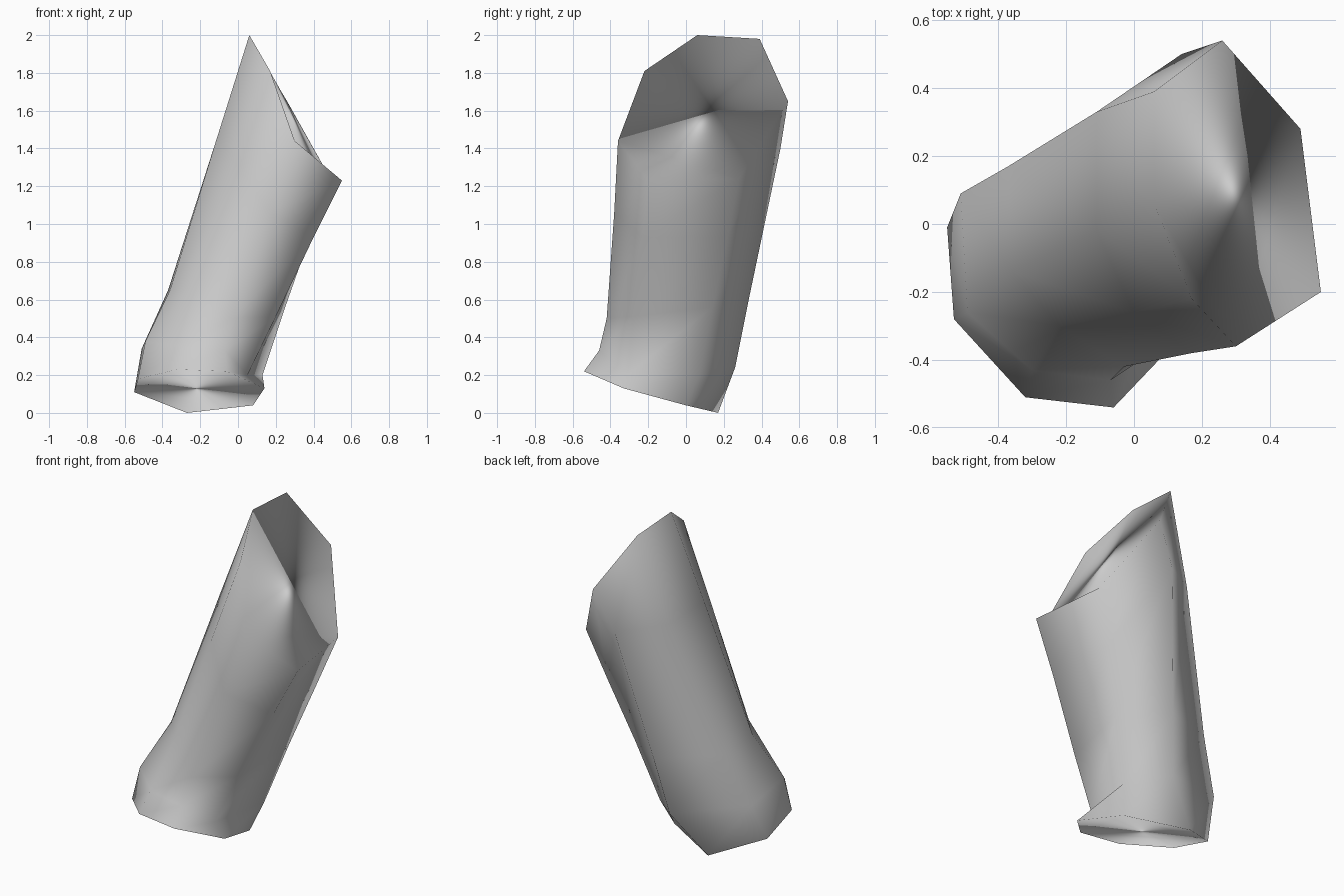
import bpy
import bmesh
from mathutils import Vector

default_cube = bpy.data.objects.get("Cube")
if default_cube:
    bpy.data.objects.remove(default_cube, do_unlink=True)


def make_material(name, colour):
    material = bpy.data.materials.new(name)
    material.use_nodes = True
    material.diffuse_color = colour
    shader = next(node for node in material.node_tree.nodes
                  if node.type == "BSDF_PRINCIPLED")
    shader.inputs["Base Color"].default_value = colour
    return material


def add_ring(mesh, points):
    """Turn one cross-section into a loop of vertices."""
    return [mesh.verts.new(Vector(point)) for point in points]


def bridge(mesh, lower, upper):
    """Join two neighbouring cross-sections with a band of quads."""
    count = len(lower)
    for i in range(count):
        j = (i + 1) % count
        mesh.faces.new((upper[i], upper[j], lower[j], lower[i]))


# Seven-sided cross-sections, running left front, back, right, front
hem = [(-.53, -.28, .18), (-.55, -.01, .11), (-.27, .17, 0), (.08, 0, .04),
       (.14, -.33, .13), (-.06, -.54, .22), (-.32, -.51, .23)]
cuff = [(-.49, -.26, .38), (-.51, .09, .34), (-.07, .26, .24), (.13, .07, .2),
        (.05, -.31, .2), (-.07, -.46, .33), (-.3, -.43, .35)]
forearm = [(-.36, -.14, .65), (-.37, .17, .65), (-.01, .33, .59), (.25, .14, .56),
           (.2, -.28, .51), (-.03, -.42, .5), (-.22, -.3, .65)]
upper_arm = [(-.11, -.02, 1.46), (-.11, .33, 1.45), (.14, .5, 1.4), (.38, .22, .93),
             (.4, -.23, .93), (.17, -.38, 1.06), (0, -.26, 1.3)]
shoulder = [(.06, .06, 2), (.06, .39, 1.98), (.26, .54, 1.65), (.49, .28, 1.24),
            (.55, -.2, 1.23), (.3, -.36, 1.44), (.17, -.22, 1.81)]

# Leaning sleeve skinned through the cross-sections
mesh = bmesh.new()
rings = [add_ring(mesh, section)
         for section in (hem, cuff, forearm, upper_arm, shoulder)]
for lower, upper in zip(rings, rings[1:]):
    bridge(mesh, lower, upper)
mesh.normal_update()
wall_normals = [vert.normal.copy() for vert in mesh.verts]

# Flat hem end
mesh.faces.new(rings[0])

# Folded shoulder end, spanned from rim to rim
for corners in ((6, 5, 0), (5, 3, 0), (5, 4, 3), (3, 1, 0), (3, 2, 1)):
    mesh.faces.new([rings[-1][corner] for corner in corners])
mesh.normal_update()

# Soft shading runs across the ends, led mostly by the walls
soft_normals = [(wall * 3 + vert.normal).normalized()
                for wall, vert in zip(wall_normals, mesh.verts)]
for face in mesh.faces:
    face.smooth = True

sleeve_data = bpy.data.meshes.new("sleeve")
mesh.to_mesh(sleeve_data)
mesh.free()
sleeve_data.normals_split_custom_set_from_vertices(soft_normals)
sleeve_data.materials.append(make_material("plain grey", (.6, .6, .6, 1)))
sleeve = bpy.data.objects.new("sleeve", sleeve_data)
bpy.context.collection.objects.link(sleeve)
